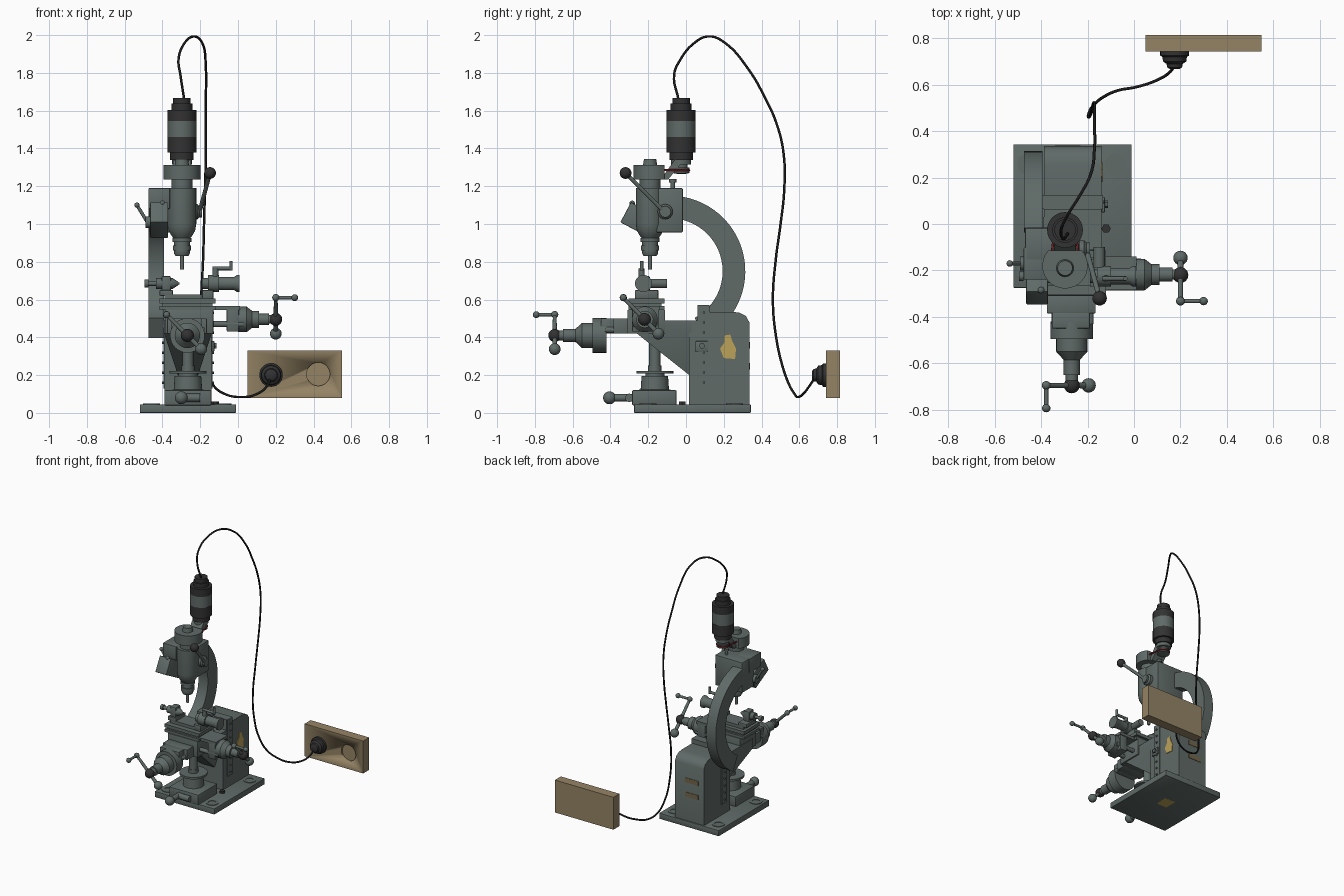
import bpy, bmesh, math
from mathutils import Vector, Matrix

if "Cube" in bpy.data.objects:
    bpy.data.objects.remove(bpy.data.objects["Cube"])

def mat(name, c):
    m = bpy.data.materials.new(name)
    m.diffuse_color = (*c, 1)
    m.use_nodes = True
    m.node_tree.nodes["Principled BSDF"].inputs["Base Color"].default_value = m.diffuse_color
    return m

GREEN = mat("machine_green_grey", (.115, .145, .137))
BLACK = mat("black_plastic", (.032, .032, .032))
CORD = mat("cord_black", (.012, .012, .012))
WOOD = mat("wood_tan", (.30, .23, .13))
GOLD = mat("gold_badge", (.50, .36, .10))
RED = mat("red_belt", (.22, .015, .02))
BROWN = mat("brown_plate", (.17, .13, .07))

def finish(name, bm, m):
    bmesh.ops.recalc_face_normals(bm, faces=bm.faces)
    for f in bm.faces:
        f.smooth = True
    for e in bm.edges:
        e.smooth = len(e.link_faces) == 2 and e.calc_face_angle(0) < .6
    me = bpy.data.meshes.new(name)
    bm.to_mesh(me)
    bm.free()
    me.materials.append(m)
    ob = bpy.data.objects.new(name, me)
    bpy.context.collection.objects.link(ob)
    return ob

def box(name, x0, x1, y0, y1, z0, z1, m=GREEN, bevel=0, rx=0):
    bm = bmesh.new()
    bmesh.ops.create_cube(bm, size=1, matrix=Matrix.Diagonal((x1-x0, y1-y0, z1-z0, 1)))
    if bevel:
        bmesh.ops.bevel(bm, geom=bm.edges[:], offset=bevel, segments=2, affect='EDGES', profile=.5)
    c = Vector(((x0+x1)/2, (y0+y1)/2, (z0+z1)/2))
    bm.transform(Matrix.Translation(c) @ Matrix.Rotation(rx, 4, 'X'))
    return finish(name, bm, m)

def lathe(name, base, axis, prof, m=GREEN, n=32):
    """prof: (distance along axis, radius) pairs, capped at both ends"""
    bm = bmesh.new()
    rings = [[bm.verts.new((r*math.cos(2*math.pi*i/n), r*math.sin(2*math.pi*i/n), d))
              for i in range(n)] for d, r in prof]
    for a, b in zip(rings, rings[1:]):
        for i in range(n):
            bm.faces.new((a[i], a[(i+1) % n], b[(i+1) % n], b[i]))
    bm.faces.new(rings[0])
    bm.faces.new(rings[-1])
    q = Vector(axis).to_track_quat('Z', 'Y').to_matrix().to_4x4()
    bm.transform(Matrix.Translation(base) @ q)
    return finish(name, bm, m)

def rod(name, a, b, r, m=GREEN, r2=None, n=20):
    d = Vector(b) - Vector(a)
    return lathe(name, a, d, [(0, r), (d.length, r if r2 is None else r2)], m, n)

def ball(name, p, r, m=GREEN):
    bm = bmesh.new()
    bmesh.ops.create_uvsphere(bm, u_segments=24, v_segments=14, radius=r, matrix=Matrix.Translation(p))
    return finish(name, bm, m)

def prism(name, pts, x0, x1, m=GREEN):
    """extrude a (y, z) outline along x"""
    bm = bmesh.new()
    f = bm.faces.new([bm.verts.new((x0, y, z)) for y, z in pts])
    g = bmesh.ops.extrude_face_region(bm, geom=[f])['geom']
    bmesh.ops.translate(bm, vec=(x1-x0, 0, 0), verts=[v for v in g if isinstance(v, bmesh.types.BMVert)])
    return finish(name, bm, m)

def hull(name, pts, m=GREEN):
    bm = bmesh.new()
    for p in pts:
        bm.verts.new(p)
    bmesh.ops.convex_hull(bm, input=bm.verts[:])
    bmesh.ops.dissolve_limit(bm, angle_limit=.02, verts=bm.verts[:], edges=bm.edges[:])
    return finish(name, bm, m)

def tube(name, pts, r, m, cyclic=False, smooth=True):
    cu = bpy.data.curves.new(name + "_path", 'CURVE')
    cu.dimensions = '3D'
    cu.bevel_depth, cu.bevel_resolution, cu.resolution_u = r, 2, 6
    if smooth:
        s = cu.splines.new('BEZIER')
        s.bezier_points.add(len(pts)-1)
        for b, p in zip(s.bezier_points, pts):
            b.co, b.handle_left_type, b.handle_right_type = p, 'AUTO', 'AUTO'
    else:
        s = cu.splines.new('POLY')
        s.points.add(len(pts)-1)
        for b, p in zip(s.points, pts):
            b.co = (*p, 1)
    s.use_cyclic_u = cyclic
    cu.use_fill_caps = True
    tmp = bpy.data.objects.new(name + "_tmp", cu)
    bpy.context.collection.objects.link(tmp)
    bpy.context.view_layer.update()
    me = bpy.data.meshes.new_from_object(tmp.evaluated_get(bpy.context.evaluated_depsgraph_get()))
    bpy.data.objects.remove(tmp)
    me.materials.clear()
    me.materials.append(m)
    bpy.context.collection.objects.link(bpy.data.objects.new(name, me))

SX, SY = -.297, -.19      # spindle axis
KX = -.265                # knee centre line

# base plate with bolt rings
box("base_plate", -.52, -.01, -.275, .343, 0, .045, bevel=.004)
for i, (x, y) in enumerate([(-.457, .257), (-.08, .257), (-.457, -.2), (-.08, -.2)]):
    lathe(f"bolt_pad_{i}", (x, y, .04), (0, 0, 1), [(0, .045), (.009, .045), (.009, .028), (.006, .028)])
rod("base_bolt", (-.12, -.02, .04), (-.12, -.02, .06), .02, BLACK, n=6)

# column, side strips and bolts
prism("column", [(.015, .04), (.335, .04), (.335, .48), (.318, .512), (.285, .53), (.25, .535),
                 (.125, .535), (.125, .57), (.06, .57), (.06, .49), (.015, .49)], -.388, -.14)
for s, x in ((1, -.14), (-1, -.388)):
    box("side_strip", min(x, x+s*.006), max(x, x+s*.006), .065, .125, .13, .57)
    for i in range(8):
        z = .16 + i*.053
        rod("strip_bolt", (x, .095, z), (x+s*.014, .095, z), .007, n=8)
box("oiler_block", -.14, -.125, .05, .115, .325, .38, bevel=.004)
rod("oiler_knob", (-.13, .085, .355), (-.113, .085, .355), .016, n=6)
prism("side_badge", [(.20, .29), (.26, .285), (.265, .34), (.245, .38), (.235, .415), (.205, .41),
                     (.205, .375), (.18, .34)], -.142, -.136, GOLD)
box("back_plate_upper", -.34, -.23, .332, .338, .34, .375, BROWN)
box("back_plate_lower", -.34, -.23, .332, .338, .23, .265, BROWN)
box("underside_badge", -.31, -.22, -.01, .09, -.0005, .004, GOLD)

# curved overarm on the left of the column
cy, cz = -.086, .75
arc = [math.radians(-62 + i*142/28) for i in range(29)]
prism("curved_overarm", [(cy+.40*math.cos(a), cz+.40*math.sin(a)) for a in arc] +
      [(cy+.28*math.cos(a), cz+.28*math.sin(a)) for a in reversed(arc)], -.474, -.393)

# head
box("head_block", -.47, -.235, -.16, -.016, .955, 1.19, bevel=.008)
box("head_tilt_clamp", -.465, -.37, -.33, -.15, .96, 1.08, rx=math.radians(-28), bevel=.005)
box("head_side_plate", -.475, -.36, -.24, -.1, 1.08, 1.19, bevel=.005)
rod("head_lever_hub", (-.49, SY+.02, 1.01), (-.45, SY+.02, 1.01), .03)
rod("head_lever", (-.48, SY+.02, 1.01), (-.535, SY+.02, 1.10), .009)
ball("head_lever_knob", (-.535, SY+.02, 1.10), .014)
rod("clamp_screw", (-.40, -.285, 1.03), (-.40, -.285, 1.11), .009)
ball("clamp_screw_end", (-.40, -.285, 1.11), .014)
lathe("spindle_housing", (SX, SY, 0), (0, 0, 1),
      [(.925, .045), (.94, .056), (.965, .07), (1.0, .076), (1.19, .076), (1.19, .055), (1.235, .055)])
lathe("chuck", (SX, SY, 0), (0, 0, 1),
      [(.83, .034), (.845, .042), (.86, .042), (.86, .048), (.885, .048), (.885, .042), (.905, .042),
       (.905, .05), (.926, .05)])
rod("cutter_bit", (SX, SY, .76), (SX, SY, .84), .011)
rod("head_post", (SX, -.07, 1.18), (SX, -.07, 1.225), .012)
rod("head_post_cap", (SX, -.07, 1.22), (SX, -.07, 1.237), .019)

# pulley guard, open toward the motor
g = [math.radians(a) for a in range(-222, 43, 12)]
hull("pulley_guard", [(SX+.098*math.cos(a), SY+.01+.098*math.sin(a), z) for a in g for z in (1.235, 1.313)])
rod("pulley_hub", (SX, SY, 1.31), (SX, SY, 1.345), .038, r2=.032)

# quill lever
lathe("quill_hub", (-.26, -.11, 1.065), (1, 0, 0), [(0, .04), (.045, .04), (.055, .03), (.07, .03)])
rod("quill_lever", (-.205, -.11, 1.06), (-.148, -.32, 1.27), .011)
ball("quill_lever_knob", (-.148, -.32, 1.27), .031, BLACK)

# motor
hull("motor_bracket", [(x, y, z) for x in (-.345, -.25) for y, z in
     ((-.135, 1.235), (-.095, 1.235), (-.06, 1.34), (-.02, 1.34), (-.02, 1.325))])
MB = (SX, -.026, 0)
lathe("motor_foot", MB, (0, 0, 1), [(1.265, .02), (1.27, .045), (1.278, .045), (1.283, .038), (1.287, .038),
      (1.292, .045), (1.30, .045), (1.30, .035), (1.315, .035), (1.315, .053), (1.345, .053)])
lathe("motor_lower_case", MB, (0, 0, 1), [(1.34, .062), (1.378, .062), (1.378, .077), (1.46, .077)], BLACK)
lathe("motor_band", MB, (0, 0, 1), [(1.46, .0765), (1.545, .0765)])
lathe("motor_upper_case", MB, (0, 0, 1), [(1.545, .077), (1.603, .077), (1.603, .055), (1.637, .055),
      (1.637, .046), (1.668, .046)], BLACK)

# belt
belt = [(SX+.066*math.cos(a), SY+.066*math.sin(a), 1.285) for a in (math.pi+i*math.pi/12 for i in range(13))]
belt += [(SX+.044*math.cos(a), -.026+.044*math.sin(a), 1.285) for a in (i*math.pi/12 for i in range(13))]
tube("drive_belt", belt, .005, RED, True, False)

# elevating screw and foot
box("screw_foot", -.39, -.14, -.285, -.05, .04, .12, bevel=.006)
lathe("elevating_screw", (KX, -.165, 0), (0, 0, 1), [(.12, .09), (.125, .075), (.195, .07), (.195, .05), (.208, .05),
      (.208, .098), (.223, .098), (.223, .035), (.25, .035), (.25, .03), (.45, .03)])
rod("lift_shaft", (-.30, -.27, .08), (-.30, -.40, .08), .02)
ball("lift_knob", (-.30, -.405, .08), .034)
rod("lift_lock", (-.30, -.30, .08), (-.2, -.30, .08), .022)

# knee with tapering underside
hull("knee", [(KX+s*w, y, z) for s in (1, -1) for w, y, z in
     ((.126, -.26, .49), (.126, .03, .49), (.126, -.26, .42), (.126, .03, .43), (.05, -.22, .40), (.05, .03, .19))])

# saddle and table
box("saddle", -.385, -.13, -.31, -.11, .42, .545, bevel=.004)
for i, (z0, z1) in enumerate([(.545, .565), (.58, .605)]):
    box(f"table_layer_{i}", -.415, -.12, -.305, -.115, z0, z1)
box("table_core", -.40, -.135, -.29, -.13, .56, .59)
box("table_rail", -.39, -.14, -.265, -.145, .6, .628)
box("feed_bracket", -.14, .01, -.285, -.14, .545, .567)
for y in (-.27, -.165):
    rod("feed_guide_rod", (-.15, y, .47), (.03, y, .47), .016)

# tailstock at the left of the table
box("tailstock_foot", -.415, -.345, -.265, -.145, .62, .65, bevel=.004)
box("tailstock_body", -.405, -.355, -.255, -.19, .64, .725, bevel=.01)
lathe("tailstock_quill", (-.495, -.225, .685), (1, 0, 0), [(0, .02), (.02, .02), (.02, .012), (.06, .012),
      (.06, .028), (.15, .028), (.185, .004)])

# dividing headstock at the right
box("headstock_foot", -.19, -.13, -.27, -.15, .605, .65, bevel=.004)
lathe("headstock_body", (-.19, -.225, .685), (1, 0, 0), [(0, .03), (.03, .03), (.03, .045), (.09, .045),
      (.09, .035), (.17, .035), (.185, .045), (.198, .045)])
rod("headstock_post", (-.12, -.235, .70), (-.12, -.235, .765), .016)
rod("headstock_arm", (-.135, -.235, .765), (-.035, -.235, .765), .01)
rod("headstock_grip", (-.037, -.235, .755), (-.037, -.235, .805), .009)
rod("headstock_side_knob", (-.15, -.19, .685), (-.15, -.10, .685), .025)

def crank(name, hub, d, out):
    """crank handle: d = offset to grip arm, out = grip direction"""
    h, d, o = Vector(hub), Vector(d), Vector(out)
    ball(name + "_hub", h, .034, BLACK)
    rod(name + "_arm", h - d*.66, h + d, .013, r2=.01)
    ball(name + "_weight", h - d*.66, .031)
    ball(name + "_elbow", h + d, .019)
    rod(name + "_grip", h + d, h + d + o, .009)
    ball(name + "_grip_end", h + d + o, .018)

# side feed screw
box("side_feed_block", -.06, .005, -.285, -.145, .43, .56, bevel=.006)
lathe("side_feed_tube", (0, -.218, .495), (1, 0, 0), [(0, .068), (.045, .068), (.075, .045), (.11, .045),
      (.11, .03), (.165, .03), (.165, .022), (.2, .022)])
crank("side_crank", (.2, -.22, .495), (0, -.112, .115), (.1, 0, 0))

# front feed screw
box("front_slide", -.375, -.165, -.385, -.3, .42, .5, bevel=.004)
box("front_slide_nose", -.352, -.19, -.45, -.38, .42, .50, bevel=.004)
lathe("front_feed_tube", (-.268, -.42, .41), (0, -1, 0), [(0, .092), (.075, .092), (.075, .067), (.13, .067),
      (.165, .035), (.23, .035), (.23, .026), (.275, .026)])
for x in (-.34, -.19):
    rod("front_guide_rod", (x, -.43, .44), (x, -.2, .44), .016)
crank("front_crank", (-.268, -.695, .41), (-.11, 0, .11), (0, -.098, 0))

# wall socket board with one empty recess
board = box("socket_board", .05, .55, .742, .815, .08, .33, WOOD)
cut = rod("socket_cutter", (.425, .70, .205), (.425, .755, .205), .062, WOOD, n=32)
cut.hide_render = True
cut.hide_viewport = True
mod = board.modifiers.new("recess", 'BOOLEAN')
mod.object, mod.operation, mod.solver = cut, 'DIFFERENCE', 'EXACT'
lathe("plug", (.175, .745, .2), (0, -1, 0), [(0, .062), (.02, .062), (.025, .053), (.045, .05), (.055, .035),
      (.07, .032), (.078, .02)], BLACK)

# power cord
tube("power_cord", [(-.285, -.04, 1.66), (-.305, -.063, 1.79), (-.315, -.03, 1.87), (-.285, .04, 1.955),
     (-.235, .12, 1.993), (-.19, .205, 1.96), (-.17, .33, 1.82), (-.17, .415, 1.675), (-.17, .48, 1.53),
     (-.17, .517, 1.37), (-.175, .52, 1.18), (-.18, .5, .995), (-.185, .475, .81), (-.195, .46, .6),
     (-.195, .475, .415), (-.175, .51, .25), (-.13, .548, .145), (-.07, .575, .1), (.01, .59, .084),
     (.1, .62, .1), (.155, .655, .145), (.175, .69, .2)], .0065, CORD)
